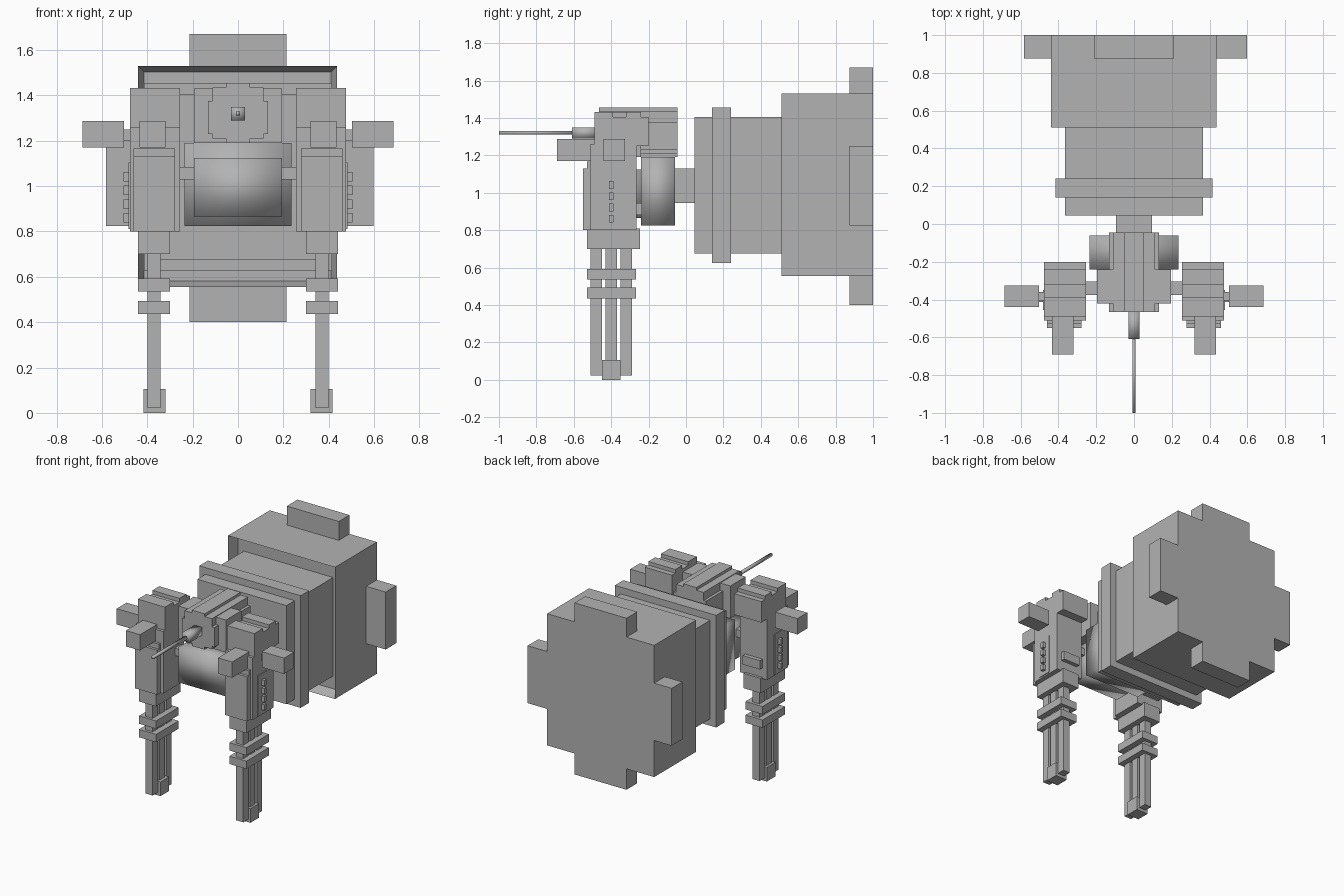
import bpy, bmesh

cube = bpy.data.objects.get("Cube")
if cube:
    bpy.data.objects.remove(cube, do_unlink=True)

GREY = (0.45, 0.45, 0.45, 1)
mat = bpy.data.materials.new("plain grey")
mat.use_nodes = True
mat.diffuse_color = GREY
mat.node_tree.nodes["Principled BSDF"].inputs["Base Color"].default_value = GREY


def finish(name, bm, smooth=False):
    mesh = bpy.data.meshes.new(name)
    for f in bm.faces:
        f.smooth = smooth
    bm.to_mesh(mesh)
    bm.free()
    mesh.materials.append(mat)
    obj = bpy.data.objects.new(name, mesh)
    bpy.context.collection.objects.link(obj)
    return obj


def box_mesh(x, y, z):
    """Box from (low, high) ranges on each axis."""
    bm = bmesh.new()
    bmesh.ops.create_cube(bm, size=1)
    for v in bm.verts:
        v.co = [r[0] if c < 0 else r[1] for c, r in zip(v.co, (x, y, z))]
    return bm


def box(name, x, y, z, smooth=False):
    return finish(name, box_mesh(x, y, z), smooth)


def mid(name, half, y, z, smooth=False):
    """Box centred on x = 0."""
    return box(name, (-half, half), y, z, smooth)


def pair(name, x, y, z):
    """The same box on the left (+x) and right sides."""
    box("left_" + name, x, y, z)
    box("right_" + name, (-x[1], -x[0]), y, z)


# Rear hull with a recessed front
bm = box_mesh((-0.44, 0.437), (0.51, 1), (0.555, 1.53))
front = [f for f in bm.faces if f.calc_center_median().y < 0.52]
bmesh.ops.inset_region(bm, faces=front, thickness=0.037)
for v in front[0].verts:
    v.co.y += 0.08
finish("rear_hull", bm)

# Middle hull, flange and neck
mid("middle_hull", 0.365, (0.045, 0.6), (0.675, 1.405))
mid("hull_flange", 0.415, (0.14, 0.24), (0.625, 1.455))
mid("neck", 0.095, (-0.07, 0.05), (0.945, 1.13))

# Fins around the rear edge
for name, z in (("top_fin", (1.52, 1.67)), ("bottom_fin", (0.4, 0.56))):
    mid(name, 0.213, (0.875, 1), z)
box("left_fin", (0.43, 0.597), (0.875, 1), (0.825, 1.25))
box("right_fin", (-0.583, -0.43), (0.875, 1), (0.825, 1.25))

# Softly shaded torso
mid("torso_back", 0.235, (-0.24, -0.06), (0.825, 1.19), True)
mid("torso_front", 0.195, (-0.42, -0.235), (0.865, 1.125), True)
pair("axle", (0.18, 0.26), (-0.375, -0.305), (1.03, 1.085))

# Head made of overlapping stepped slabs
mid("head_core", 0.112, (-0.465, -0.045), (1.21, 1.435))
mid("head_ridge", 0.053, (-0.465, -0.045), (1.19, 1.455))
mid("head_sides", 0.133, (-0.465, -0.045), (1.23, 1.375))
mid("head_crossbar", 0.195, (-0.42, -0.24), (1.19, 1.43))

# Gun
mid("gun_sleeve", 0.03, (-0.61, -0.46), (1.29, 1.35), True)
mid("gun_barrel", 0.009, (-1, -0.6), (1.312, 1.33), True)

# Shoulders with a groove across the top
pair("shoulder", (0.255, 0.477), (-0.49, -0.2), (1.25, 1.405))
pair("shoulder_front_ridge", (0.255, 0.477), (-0.49, -0.39), (1.4, 1.432))
pair("shoulder_back_ridge", (0.255, 0.477), (-0.32, -0.24), (1.4, 1.432))

# Upper legs
pair("upper_leg", (0.255, 0.477), (-0.51, -0.265), (0.8, 1.26))
pair("leg_front_plate", (0.277, 0.46), (-0.55, -0.5), (0.8, 1.13))
pair("leg_front_step", (0.277, 0.46), (-0.53, -0.5), (1.12, 1.167))
pair("leg_back_ridge", (0.3, 0.44), (-0.31, -0.235), (0.88, 0.945))
pair("leg_side_panel", (0.47, 0.482), (-0.455, -0.35), (0.81, 1.105))
for i in range(4):
    z = 0.84 + i * 0.06
    pair(f"panel_stud_{i + 1}", (0.47, 0.505), (-0.412, -0.387), (z, z + 0.042))

# Front and side pods
pair("front_pod", (0.32, 0.435), (-0.69, -0.48), (1.17, 1.287))
pair("side_pod", (0.503, 0.685), (-0.44, -0.325), (1.17, 1.287))
pair("side_pod_mount", (0.47, 0.51), (-0.405, -0.36), (1.2, 1.25))

# Lower legs: knee, three rods, two clamps and a foot
pair("knee", (0.3, 0.44), (-0.53, -0.245), (0.7, 0.81))
for i in range(3):
    y = -0.51 + i * 0.08
    pair(f"leg_rod_{i + 1}", (0.342, 0.4), (y, y + 0.06), (0.022, 0.72))
for i, z in enumerate((0.535, 0.435)):
    pair(f"leg_clamp_{i + 1}", (0.3, 0.44), (-0.53, -0.267), (z, z + 0.058))
pair("foot", (0.32, 0.417), (-0.45, -0.35), (0, 0.105))
